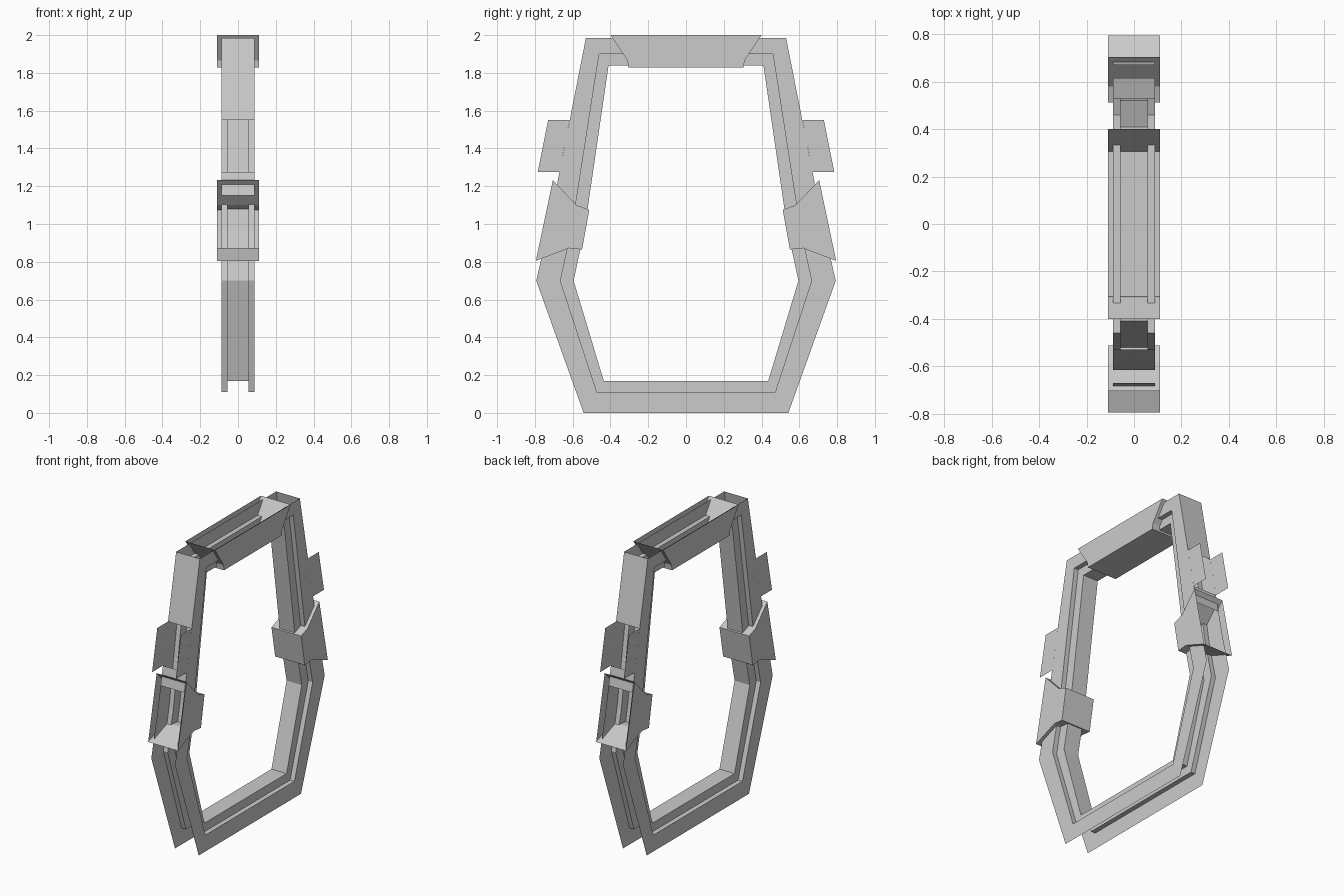
import bpy

if "Cube" in bpy.data.objects:
    bpy.data.objects.remove(bpy.data.objects["Cube"])

def make(name, verts, faces):
    me = bpy.data.meshes.new(name)
    me.from_pydata(verts, [], faces)
    me.update()
    ob = bpy.data.objects.new(name, me)
    bpy.context.collection.objects.link(ob)
    return ob

def mirrored(pts):
    # right half (top to bottom) plus its mirror image, as a closed loop
    return pts + [(-y, z) for y, z in reversed(pts)]

def strip(name, pts, w, side=1):
    # open band following a (y, z) path, spanning -w..w in x
    n = len(pts)
    verts = [(x, side * y, z) for x in (-w, w) for y, z in pts]
    return make(name, verts, [(i, i + 1, n + i + 1, n + i) for i in range(n - 1)])

def cheeks(name, pts, w, side=1):
    # pair of thin side plates
    n = len(pts)
    verts = [(x, side * y, z) for x in (-w, w) for y, z in pts]
    return make(name, verts, [tuple(range(n)), tuple(range(2 * n - 1, n - 1, -1))])

def tray(name, pts, w, side=1):
    # open box: side plates joined by a band, open from last point to first
    strip(name + "_band", pts, w, side)
    cheeks(name + "_sides", pts, w, side)

# Ring frame: stepped channel, open on the outside
outer = mirrored([(.53, 1.985), (.73, .97), (.793, .70), (.542, 0)])
mid = mirrored([(.46, 1.90), (.605, .97), (.665, .70), (.472, .11)])
inner = mirrored([(.41, 1.84), (.537, .97), (.595, .70), (.435, .168)])
W, R, C = .088, .056, .11
section = [(-W, outer), (-W, mid), (-R, mid), (-R, inner),
           (R, inner), (R, mid), (W, mid), (W, outer)]
n = len(outer)
verts = [(x, y, z) for x, loop in section for y, z in loop]
faces = [(s * n + i, s * n + (i + 1) % n, (s + 1) * n + (i + 1) % n, (s + 1) * n + i)
         for s in range(len(section) - 1) for i in range(n)]
make("ring_frame", verts, faces)

# Top tray, open upwards
tray("top_tray", [(.40, 2.0), (.31, 1.865), (.305, 1.828),
                  (-.305, 1.828), (-.31, 1.865), (-.40, 2.0)], C)

for side, tag in ((1, "back"), (-1, "front")):
    # Side collar, open outwards
    tray(tag + "_collar", [(.705, 1.232), (.58, 1.10), (.512, 1.075),
                           (.55, .865), (.62, .872), (.795, .805)], C, side)
    # Covers closing the upper leg
    strip(tag + "_upper_cover", [(.53, 1.985), (.616, 1.55)], W, side)
    strip(tag + "_lower_cover", [(.67, 1.275), (.694, 1.15)], W, side)
    # Fins
    cheeks(tag + "_fins", [(.616, 1.55), (.73, 1.55), (.785, 1.275), (.67, 1.275)], W, side)
